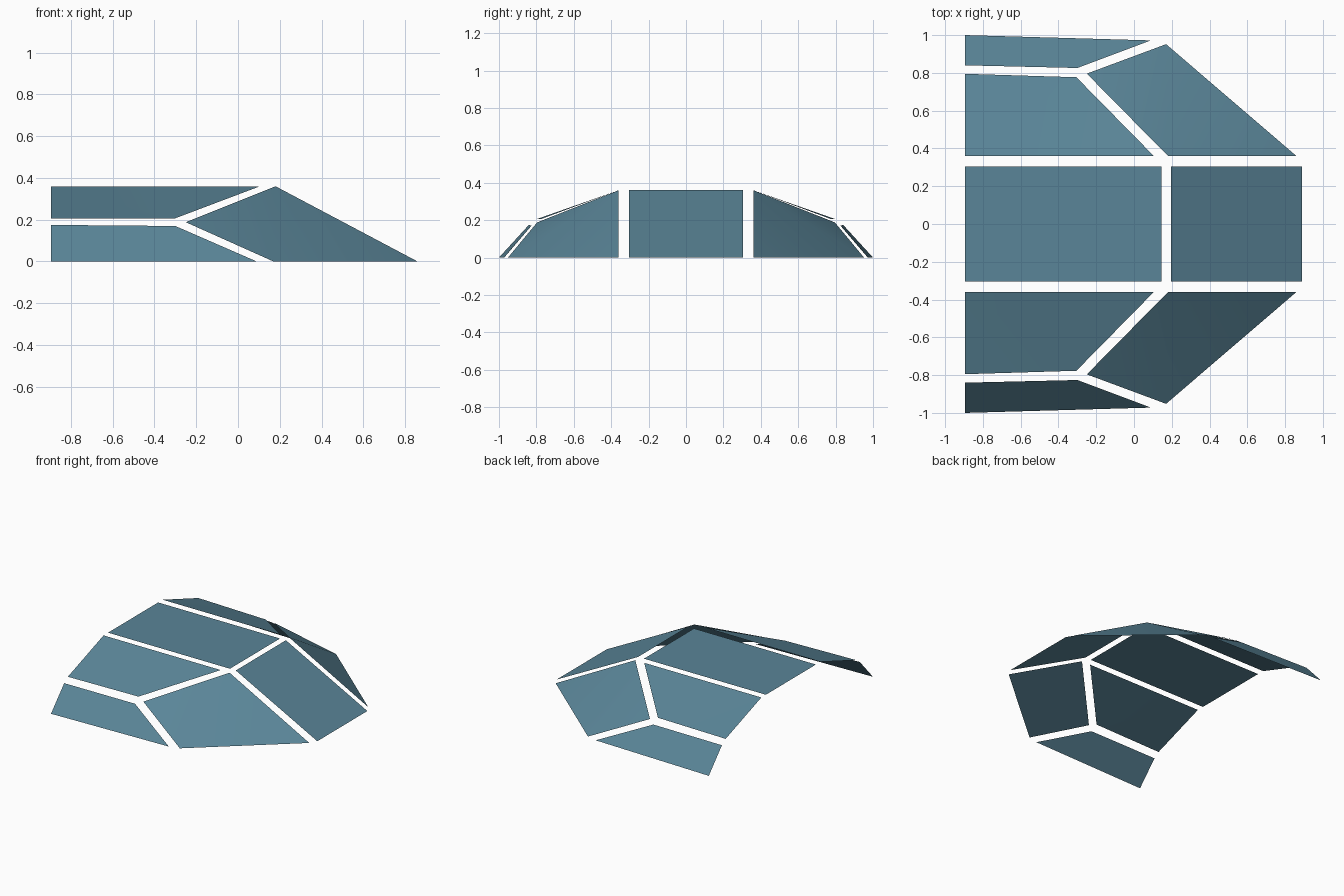
import bpy
import bmesh

cube = bpy.data.objects.get("Cube")
if cube:
    bpy.data.objects.remove(cube, do_unlink=True)

# One blue-grey glass colour
glass = bpy.data.materials.new("blue_grey_glass")
glass.use_nodes = True
colour = (0.102, 0.235, 0.314, 1.0)
glass.diffuse_color = colour
glass.node_tree.nodes["Principled BSDF"].inputs["Base Color"].default_value = colour

REAR = -0.895   # open end of the canopy
TOP = 0.36      # roof height
HALF = 0.305    # half width of the centre panes
SIDE = 0.36     # inner edge of the side panes


def pane(name, corners, side=1):
    """Thin single-sided pane, split along its first diagonal, facing outward."""
    bm = bmesh.new()
    verts = [bm.verts.new((x, y * side, z)) for x, y, z in corners]
    for i in (1, 2):
        tri = [verts[0], verts[i], verts[i + 1]]
        face = bm.faces.new(tri)
        face.normal_update()
        if face.normal.z < 0:
            face.normal_flip()
        face.smooth = True
    mesh = bpy.data.meshes.new(name)
    bm.to_mesh(mesh)
    bm.free()
    mesh.materials.append(glass)
    obj = bpy.data.objects.new(name, mesh)
    bpy.context.collection.objects.link(obj)
    return obj


# Centre panes
pane("roof_pane", [(REAR, -HALF, TOP), (0.145, -HALF, TOP),
                   (0.145, HALF, TOP), (REAR, HALF, TOP)])
pane("sloping_end_pane", [(0.195, -HALF, TOP), (0.89, -HALF, 0),
                          (0.89, HALF, 0), (0.195, HALF, TOP)])

# Side panes, mirrored front to back
for prefix, side in (("front", -1), ("back", 1)):
    pane(prefix + "_upper_pane", [(REAR, SIDE, TOP), (0.105, SIDE, TOP),
                                  (-0.305, 0.777, 0.205), (REAR, 0.795, 0.207)], side)
    pane(prefix + "_lower_pane", [(REAR, 0.84, 0.175), (-0.3, 0.826, 0.17),
                                  (0.09, 0.972, 0), (REAR, 1.0, 0)], side)
    pane(prefix + "_corner_pane", [(0.18, SIDE, TOP), (0.86, SIDE, 0),
                                   (0.17, 0.952, 0), (-0.25, 0.796, 0.188)], side)
